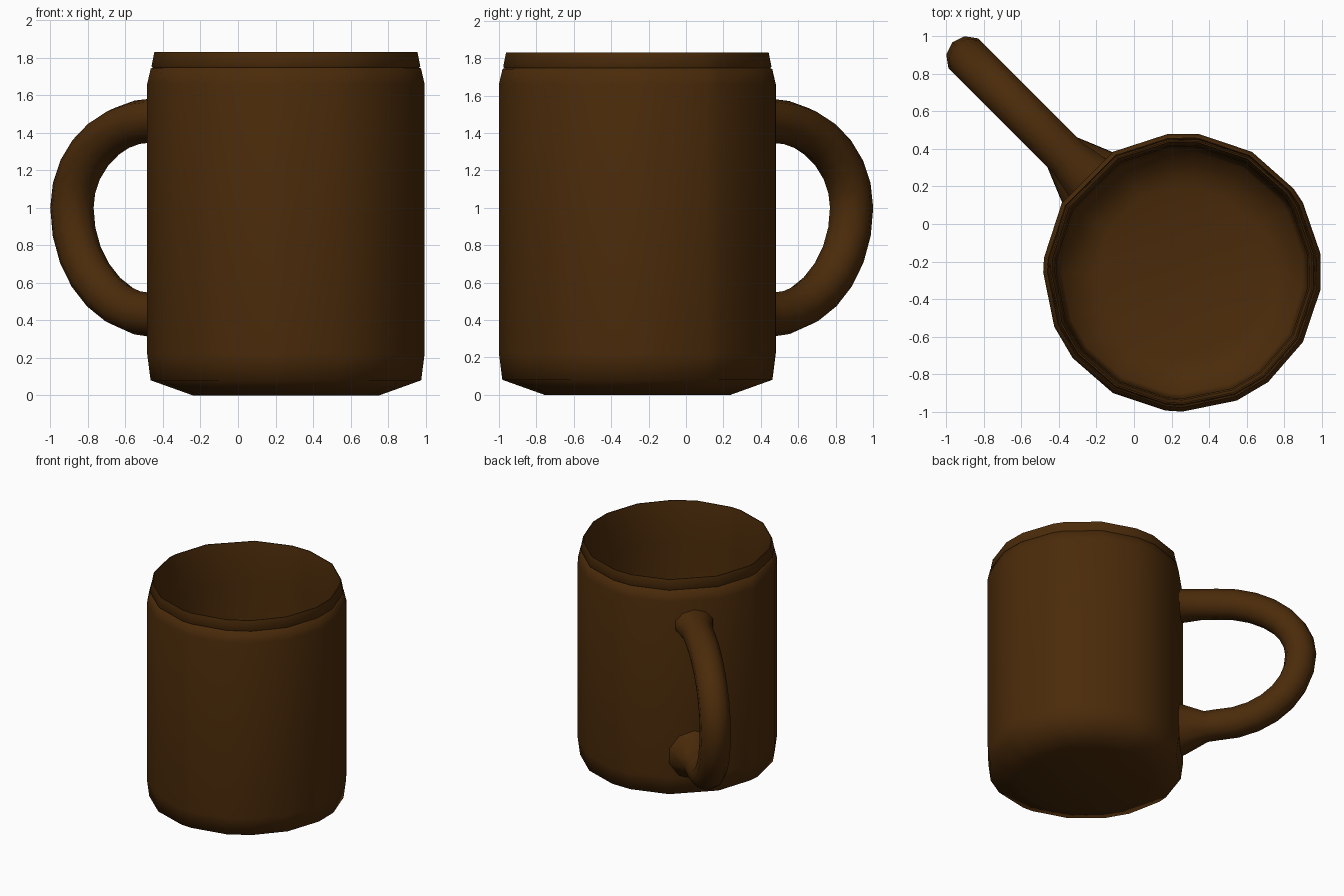
import bpy, bmesh, math
from mathutils import Vector

cube = bpy.data.objects.get("Cube")
if cube:
    bpy.data.objects.remove(cube, do_unlink=True)

brown = bpy.data.materials.new("dark_brown")
brown.use_nodes = True
colour = (0.07, 0.024, 0.003, 1)
brown.diffuse_color = colour
brown.node_tree.nodes["Principled BSDF"].inputs["Base Color"].default_value = colour


def loft(name, rings, angle):
    """Skin a list of closed rings and cap both ends."""
    bm = bmesh.new()
    loops = [[bm.verts.new(p) for p in ring] for ring in rings]
    n = len(loops[0])
    for a, b in zip(loops, loops[1:]):
        for i in range(n):
            j = (i + 1) % n
            bm.faces.new((a[i], a[j], b[j], b[i]))
    bm.faces.new(loops[0])
    bm.faces.new(loops[-1])
    bmesh.ops.recalc_face_normals(bm, faces=bm.faces)
    mesh = bpy.data.meshes.new(name)
    bm.to_mesh(mesh)
    bm.free()
    mesh.materials.append(brown)
    obj = bpy.data.objects.new(name, mesh)
    bpy.context.collection.objects.link(obj)
    bpy.ops.object.select_all(action="DESELECT")
    obj.select_set(True)
    bpy.context.view_layer.objects.active = obj
    bpy.ops.object.shade_smooth_by_angle(angle=math.radians(angle))
    return obj


# Mug body: uneven many-sided outline, profile from base over the thin rim to the inner floor
centre = Vector((0.258, -0.258, 0))
corners = [8, 30, 37, 60, 83, 96, 120, 150, 174, 180,
           203, 218, 240, 263, 270, 293, 308, 330, 353]
profile = [(0.5, 0), (0.724, 0.08), (0.742, 0.22), (0.742, 1.66),
           (0.723, 1.742), (0.713, 1.746), (0.719, 1.754), (0.704, 1.83),
           (0.697, 1.83), (0.68, 1.72), (0.672, 1.5),
           (0.665, 0.25), (0.645, 0.13), (0.46, 0.07)]
body = [[centre + Vector((r * math.cos(math.radians(a)),
                          r * math.sin(math.radians(a)), z)) for a in corners]
        for r, z in profile]
loft("mug_body", body, 65)

# Handle: half-oval tube on the back right diagonal, flared where it meets the wall
outward = Vector((-1, 1, 0)).normalized()
side = Vector((1, 1, 0)).normalized()
up = Vector((0, 0, 1))
tube = 0.117
path = [(0.31, 1.465, 0.16), (0.36, 1.465, 0.145), (0.5, 1.47, tube)]
steps = 14
for i in range(steps + 1):
    t = math.pi * (0.5 - i / steps)
    rise = 0.467 if t > 0 else 0.575
    path.append((0.62 + 0.632 * math.cos(t), 1.0 + rise * math.sin(t), tube))
path += [(0.54, 0.415, tube), (0.36, 0.40, 0.195), (0.31, 0.40, 0.21)]

rings = []
for k, (s, z, r) in enumerate(path):
    before, after = path[max(k - 1, 0)], path[min(k + 1, len(path) - 1)]
    along = (outward * (after[0] - before[0]) + up * (after[1] - before[1])).normalized()
    across = side.cross(along)
    middle = outward * s + up * z
    # the upper joint only flares sideways
    height = min(r, 0.12) if z > 1 else r
    rings.append([middle + across * height * math.cos(math.tau * i / 10)
                  + side * r * math.sin(math.tau * i / 10) for i in range(10)])
loft("handle", rings, 65)
